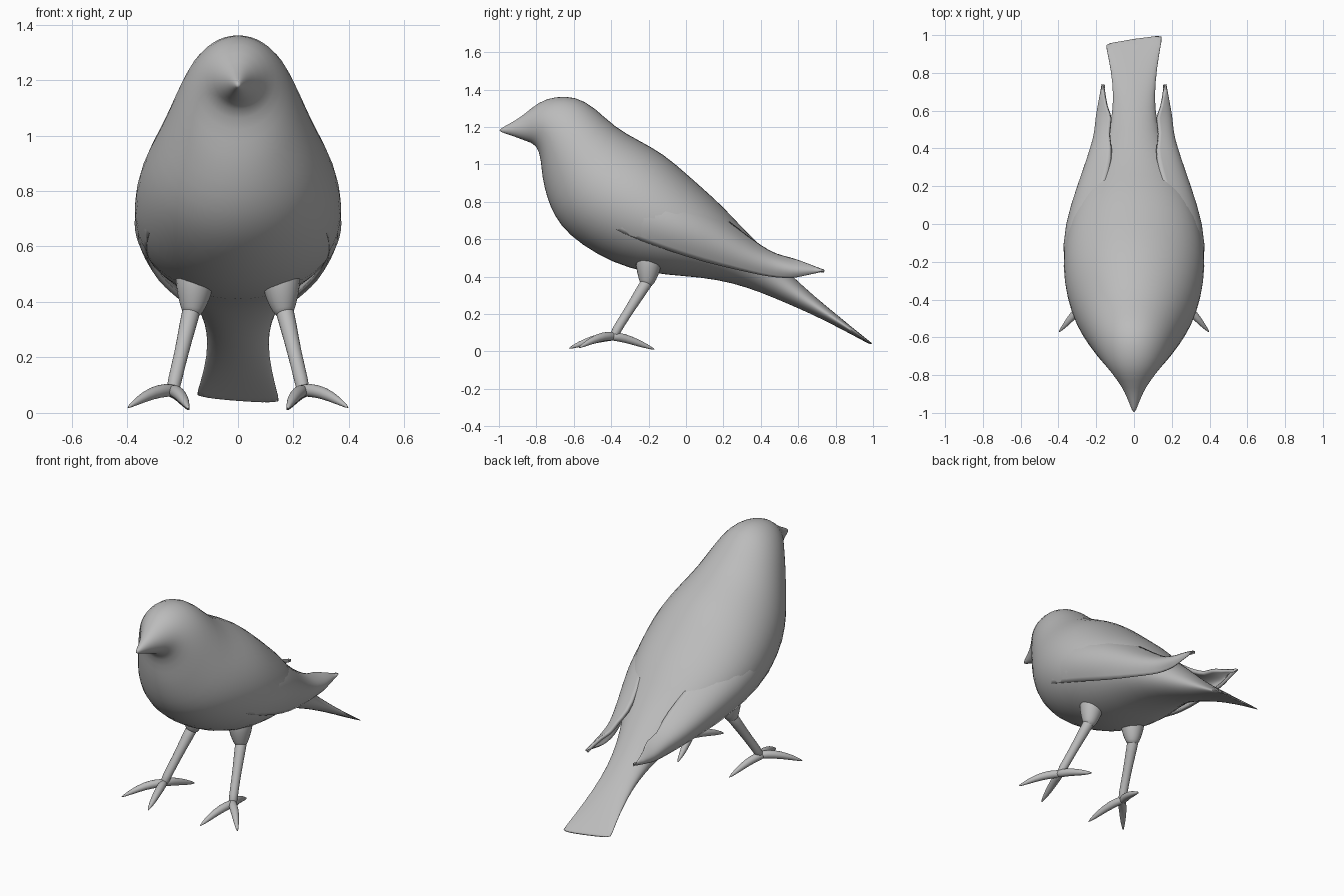
import bpy, bmesh, math
from mathutils import Vector

cube = bpy.data.objects.get("Cube")
if cube:
    bpy.data.objects.remove(cube, do_unlink=True)

grey = bpy.data.materials.new("plain grey")
grey.use_nodes = True
colour = (0.5, 0.5, 0.5, 1)
grey.diffuse_color = colour
grey.node_tree.nodes["Principled BSDF"].inputs["Base Color"].default_value = colour


def loft(name, rings, closed=True, subdivide=1):
    """Skin a list of equal-length point rings."""
    bm = bmesh.new()
    rows = [[bm.verts.new(p) for p in ring] for ring in rings]
    n = len(rows[0])
    for a, b in zip(rows, rows[1:]):
        for i in range(n if closed else n - 1):
            j = (i + 1) % n
            bm.faces.new((a[i], a[j], b[j], b[i]))
    if closed:
        bm.faces.new(rows[0])
        bm.faces.new(rows[-1])
    bmesh.ops.recalc_face_normals(bm, faces=bm.faces)
    mesh = bpy.data.meshes.new(name)
    bm.to_mesh(mesh)
    bm.free()
    obj = bpy.data.objects.new(name, mesh)
    bpy.context.collection.objects.link(obj)
    mesh.materials.append(grey)
    mesh.shade_smooth()
    if subdivide:
        mod = obj.modifiers.new("Smooth form", "SUBSURF")
        mod.levels = mod.render_levels = subdivide
    return obj


def tube(name, path, sides=10):
    """Round tapered limb through (x, y, z, radius) points."""
    points = [Vector(p[:3]) for p in path]
    rings = []
    for i, p in enumerate(points):
        t = (points[min(i + 1, len(points) - 1)] - points[max(i - 1, 0)]).normalized()
        u = t.cross(Vector((0.3, 0.2, 1)) if abs(t.z) < 0.7 else Vector((0, 1, 0))).normalized()
        v = t.cross(u)
        angles = [math.tau * k / sides for k in range(sides)]
        rings.append([p + path[i][3] * (u * math.cos(a) + v * math.sin(a)) for a in angles])
    return loft(name, rings)


# Body from beak to tail: top y, z, bottom y, z, half width
sections = [
    (-1.0, 1.187, -1.0, 1.175, .006), (-.93, 1.225, -.92, 1.15, .034),
    (-.87, 1.262, -.86, 1.125, .062), (-.79, 1.335, -.795, 1.105, .115),
    (-.70, 1.365, -.775, 1.02, .16), (-.59, 1.365, -.77, .93, .20),
    (-.49, 1.31, -.745, .82, .24), (-.38, 1.20, -.705, .72, .29),
    (-.25, 1.13, -.63, .62, .34), (-.12, 1.06, -.48, .515, .375),
    (0, .955, -.3, .435, .38), (.1, .865, -.1, .405, .355),
    (.2, .775, .08, .395, .30), (.32, .64, .25, .365, .225),
    (.45, .52, .4, .315, .155), (.56, .41, .53, .26, .12),
    (.68, .30, .67, .2, .108), (.82, .185, .82, .125, .122),
    (.965, .065, .965, .047, .15), (.98, .054, .98, .04, .155),
]
rings = []
for ty, tz, by, bz, w in sections:
    ring = []
    skew = max(0, ty - .7) * .55
    for k in range(24):
        a = math.tau * k / 24
        x, s = w * math.cos(a), (1 + math.sin(a)) / 2
        ring.append((x, by + (ty - by) * s + x * skew, bz + (tz - bz) * s - x * skew * .5))
    rings.append(ring)
loft("body_and_tail", rings)

# Folded wings: y, then upper, outer and lower (x, z) of each section
wing = [
    (-.54, .22, .96, .27, .85, .27, .74),
    (-.35, .25, 1.0, .352, .82, .335, .63),
    (-.1, .24, .89, .378, .72, .325, .54),
    (.1, .19, .80, .33, .66, .285, .475),
    (.3, .13, .64, .255, .55, .235, .43),
    (.41, .115, .56, .22, .50, .205, .405),
    (.48, .14, .52, .205, .47, .19, .395),
    (.57, .115, .50, .197, .45, .18, .39),
    (.61, .15, .485, .192, .44, .178, .40),
    (.74, .166, .436, .17, .433, .167, .427),
]
for side, label in ((1, "left"), (-1, "right")):
    rings = []
    for y, ux, uz, ox, oz, lx, lz in wing:
        row = []
        for k in range(9):
            t = k / 8
            a, b, c = (1 - t) * (1 - 2 * t), 4 * t * (1 - t), t * (2 * t - 1)
            row.append((side * (a * ux + b * ox + c * lx), y, a * uz + b * oz + c * lz))
        rings.append(row)
    obj = loft(label + "_wing", rings, closed=False)
    for v in obj.data.vertices:      # outward faces on both sides
        v.co.x *= 1.01
    if obj.data.polygons[0].normal.x * side < 0:
        obj.data.flip_normals()
    solid = obj.modifiers.new("Feather thickness", "SOLIDIFY")
    solid.thickness = .02
    solid.offset = -1

    # Thigh, shank and three toes
    def limb(part, *path):
        return tube(label + "_" + part, [(side * x, y, z, r) for x, y, z, r in path])

    limb("thigh", (.15, -.19, .54, .08), (.155, -.2, .47, .076), (.16, -.205, .41, .06),
         (.165, -.21, .37, .043), (.17, -.22, .35, .03))
    limb("shank", (.16, -.19, .40, .038), (.178, -.235, .33, .033), (.205, -.31, .21, .026),
         (.23, -.375, .11, .027), (.237, -.39, .07, .024))
    limb("outer_toe", (.22, -.37, .08, .022), (.26, -.42, .083, .026), (.31, -.47, .072, .024),
         (.36, -.53, .045, .016), (.40, -.575, .017, .003))
    limb("inner_toe", (.24, -.37, .08, .022), (.225, -.43, .078, .026), (.205, -.5, .062, .023),
         (.19, -.57, .038, .017), (.178, -.63, .014, .003))
    limb("back_toe", (.25, -.41, .08, .022), (.23, -.36, .078, .026), (.21, -.3, .062, .023),
         (.19, -.23, .035, .017), (.176, -.165, .009, .003))
